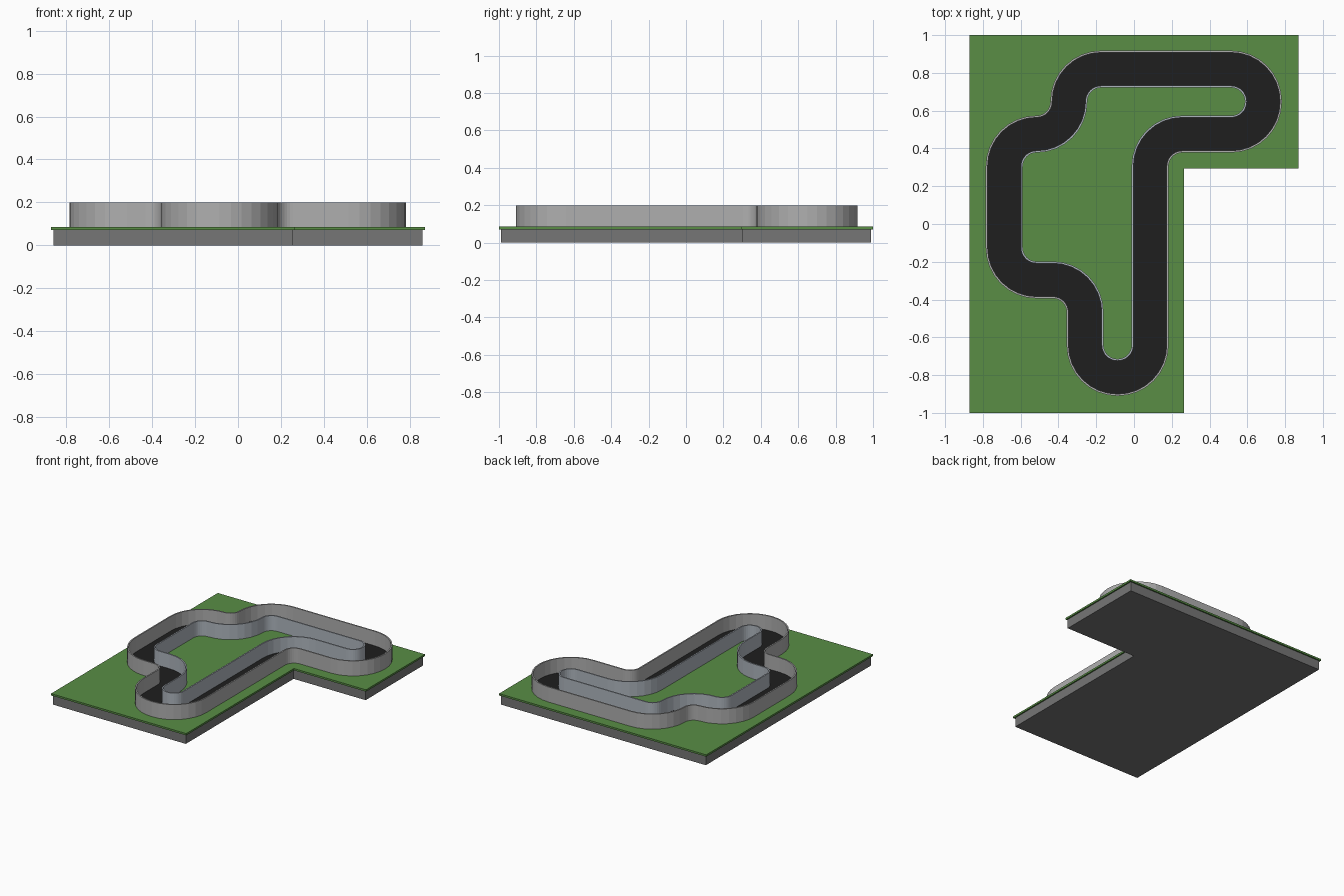
import bpy, bmesh, math
from mathutils import Vector

if "Cube" in bpy.data.objects:
    bpy.data.objects.remove(bpy.data.objects["Cube"])


def material(name, rgb):
    m = bpy.data.materials.new(name)
    m.diffuse_color = (*rgb, 1)
    m.use_nodes = True
    m.node_tree.nodes["Principled BSDF"].inputs["Base Color"].default_value = m.diffuse_color
    return m


def finish(name, bm, mat):
    bmesh.ops.recalc_face_normals(bm, faces=bm.faces)
    me = bpy.data.meshes.new(name)
    bm.to_mesh(me)
    bm.free()
    ob = bpy.data.objects.new(name, me)
    bpy.context.collection.objects.link(ob)
    me.materials.append(mat)
    return ob


def slab(name, points, z0, z1, mat):
    """Extruded outline."""
    bm = bmesh.new()
    face = bm.faces.new([bm.verts.new((x, y, z0)) for x, y in points])
    ext = bmesh.ops.extrude_face_region(bm, geom=[face])
    top = [v for v in ext["geom"] if isinstance(v, bmesh.types.BMVert)]
    bmesh.ops.translate(bm, verts=top, vec=(0, 0, z1 - z0))
    return finish(name, bm, mat)


def l_shape(inset):
    i = inset
    return [(-0.87 + i, -1 + i), (0.265 - i, -1 + i), (0.265 - i, 0.293 + i),
            (0.87 - i, 0.293 + i), (0.87 - i, 1 - i), (-0.87 + i, 1 - i)]


def rounded_path(corners, radius, steps):
    """Closed right-angled path with arc corners: list of (point, left normal)."""
    out = []
    n = len(corners)
    for k in range(n):
        p, c, q = (Vector(corners[(k + d) % n]) for d in (-1, 0, 1))
        d0, d1 = (c - p).normalized(), (q - c).normalized()
        centre = c - d0 * radius + d1 * radius
        turn = 1 if d0.x * d1.y - d0.y * d1.x > 0 else -1
        for s in range(steps + 1):
            a = s / steps * math.pi / 2
            radial = -d1 * math.cos(a) + d0 * math.sin(a)
            out.append((centre + radial * radius, -radial * turn))
    return out


def sweep(name, path, o0, o1, z0, z1, mat):
    """Rectangular section swept round the closed path between two offsets."""
    bm = bmesh.new()
    rings = []
    for p, nrm in path:
        rings.append([bm.verts.new((*(p + nrm * o), z))
                      for o, z in ((o0, z0), (o1, z0), (o1, z1), (o0, z1))])
    for i, a in enumerate(rings):
        b = rings[(i + 1) % len(rings)]
        for j in range(4):
            k = (j + 1) % 4
            bm.faces.new((a[j], a[k], b[k], b[j]))
    return finish(name, bm, mat)


grass = material("grass_green", (0.10, 0.27, 0.06))
asphalt = material("asphalt", (0.013, 0.013, 0.013))
stone = material("base_grey", (0.18, 0.18, 0.18))
outer = material("outer_wall_grey", (0.43, 0.43, 0.43))
inner = material("inner_wall_grey", (0.43, 0.47, 0.52))

# Table base and grass sheet
slab("base", l_shape(0.01), 0, 0.071, stone)
slab("grass", l_shape(0), 0.071, 0.085, grass)

# Track centreline, clockwise, so the left side is the outside
corners = [(-0.687, 0.476), (-0.345, 0.476), (-0.345, 0.82), (0.685, 0.82),
           (0.685, 0.476), (0.085, 0.476), (0.085, -0.812), (-0.259, -0.812),
           (-0.259, -0.296), (-0.687, -0.296)]
# The S-bend and hairpins leave no straight between their arcs
path = rounded_path(corners, 0.171, 8)

# Road and the two barrier walls
sweep("road", path, -0.09, 0.09, 0.08, 0.089, asphalt)
sweep("outer_wall", path, 0.088, 0.098, 0.08, 0.199, outer)
sweep("inner_wall", path, -0.098, -0.088, 0.08, 0.199, inner)
